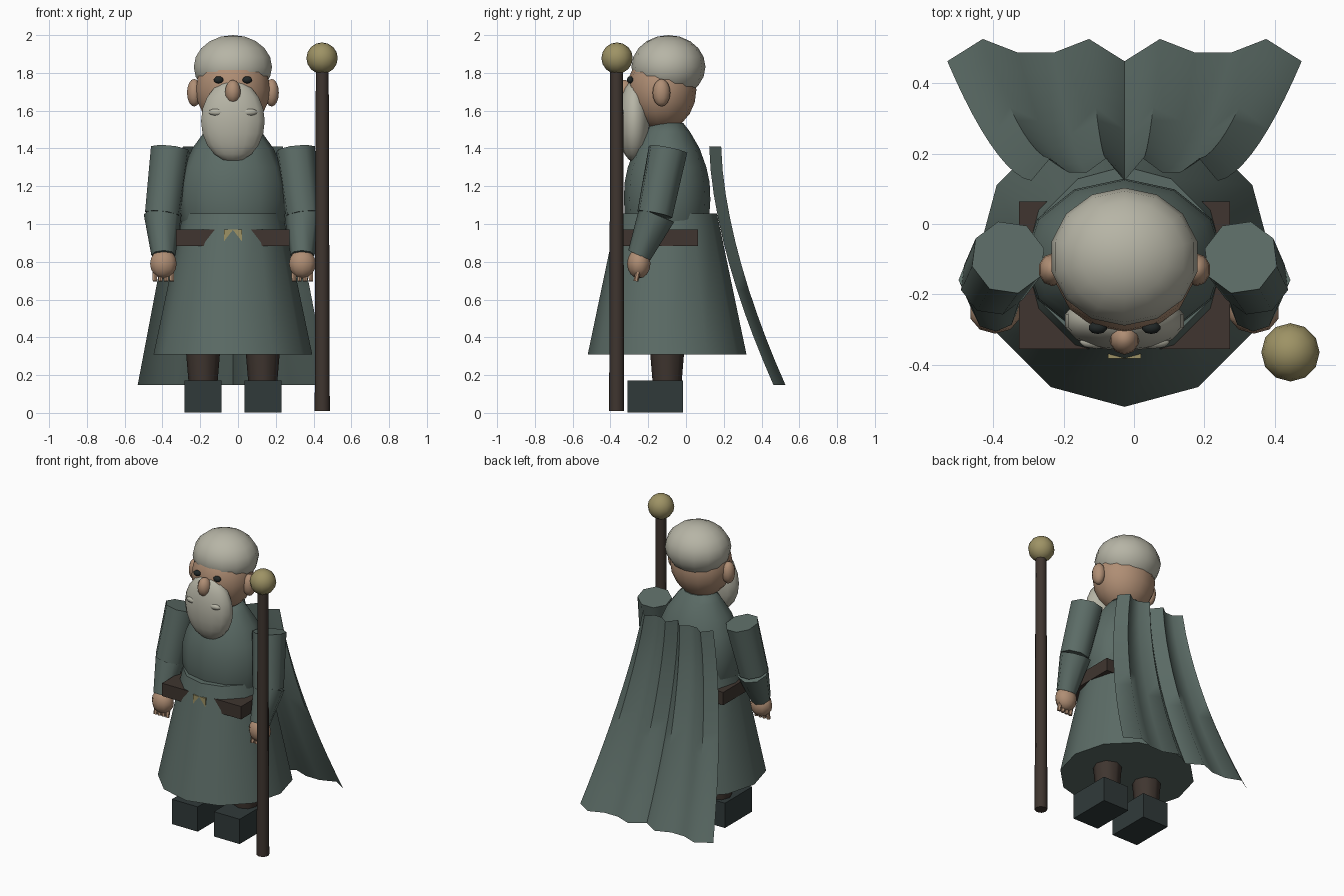
import bpy, bmesh
from math import sin, cos, pi, radians
from mathutils import Vector, Matrix

if "Cube" in bpy.data.objects:
    bpy.data.objects.remove(bpy.data.objects["Cube"])

CX = -0.027          # body centre line
CY = -0.10


def mat(name, r, g, b):
    m = bpy.data.materials.new(name)
    m.diffuse_color = (r, g, b, 1)
    m.use_nodes = True
    m.node_tree.nodes["Principled BSDF"].inputs["Base Color"].default_value = m.diffuse_color
    return m


GREEN = mat("green_cloth", .105, .148, .132)
DARK = mat("boot_leather", .03, .042, .042)
BROWN = mat("brown_leather", .05, .036, .029)
SKIN = mat("skin", .43, .27, .175)
GREY = mat("grey_hair", .47, .46, .38)
GOLD = mat("gold", .34, .29, .13)
BLACK = mat("eye_dark", .015, .02, .02)


def finish(name, bm, material, angle=50):
    bmesh.ops.recalc_face_normals(bm, faces=bm.faces)
    me = bpy.data.meshes.new(name)
    bm.to_mesh(me)
    bm.free()
    me.materials.append(material)
    ob = bpy.data.objects.new(name, me)
    bpy.context.collection.objects.link(ob)
    if angle:
        bpy.ops.object.select_all(action='DESELECT')
        ob.select_set(True)
        bpy.context.view_layer.objects.active = ob
        bpy.ops.object.shade_smooth_by_angle(angle=radians(angle))
    return ob


def box(name, centre, size, material):
    bm = bmesh.new()
    bmesh.ops.create_cube(bm, size=1, matrix=Matrix.LocRotScale(Vector(centre), None, Vector(size)))
    return finish(name, bm, material, 0)


def ball(name, centre, radii, material, seg=14, rings=10):
    bm = bmesh.new()
    bmesh.ops.create_uvsphere(bm, u_segments=seg, v_segments=rings, radius=1,
                              matrix=Matrix.LocRotScale(Vector(centre), None, Vector(radii)))
    return finish(name, bm, material)


def tube(name, a, b, ra, rb, material, seg=8):
    a, b = Vector(a), Vector(b)
    bm = bmesh.new()
    rot = (b - a).to_track_quat('Z', 'Y')
    bmesh.ops.create_cone(bm, cap_ends=True, segments=seg, radius1=ra, radius2=rb,
                          depth=(b - a).length,
                          matrix=Matrix.LocRotScale((a + b) / 2, rot, None))
    return finish(name, bm, material)


def lathe(name, profile, material, xs=1.0, seg=12):
    # closed turned shape about the body axis, one vertex pointing to the front
    bm = bmesh.new()
    rings = [[bm.verts.new((CX + xs * r * sin(2 * pi * i / seg), CY - r * cos(2 * pi * i / seg), z))
              for i in range(seg)] for r, z in profile]
    for lo, hi in zip(rings, rings[1:]):
        for i in range(seg):
            j = (i + 1) % seg
            bm.faces.new((lo[i], lo[j], hi[j], hi[i]))
    bm.faces.new(rings[0])
    bm.faces.new(rings[-1])
    return finish(name, bm, material)


# robe and torso
lathe("robe_skirt", [(.42, .31), (.264, 1.055)], GREEN)
lathe("torso", [(.19, .92), (.222, 1.02), (.229, 1.13), (.225, 1.22), (.208, 1.30),
                (.172, 1.40), (.12, 1.49), (.085, 1.535)], GREEN, xs=1.25)

# belt and buckle, partly sunk in the robe
box("belt", (CX, -.146, .928), (.60, .42, .088), BROWN)
box("buckle", (CX, -.362, .928), (.095, .04, .085), GOLD)

# head
ball("head", (CX, -.128, 1.71), (.2, .183, .215), SKIN)
ball("hair", (CX, -.093, 1.832), (.2125, .196, .168), GREY)
ball("beard", (CX, -.275, 1.545), (.173, .087, .216), GREY)
ball("nose", (CX, -.325, 1.70), (.043, .047, .063), SKIN, 10, 8)

# paired parts
for s, side in ((-1, "left"), (1, "right")):
    def p(x, y, z):
        return (CX + s * x, y, z)
    ball("eye_" + side, p(.076, -.295, 1.763), (.027, .018, .019), BLACK, 10, 6)
    ball("ear_" + side, p(.205, -.13, 1.695), (.04, .047, .073), SKIN, 10, 8)
    ball("moustache_" + side, p(.08, -.336, 1.592), (.05, .019, .02), GREY, 8, 6)
    tube("upper_arm_" + side, p(.331, -.095, 1.395), p(.372, -.165, 1.05), .107, .097, GREEN)
    tube("forearm_" + side, p(.372, -.155, 1.05), p(.368, -.247, .835), .1, .064, GREEN)
    ball("hand_" + side, p(.368, -.25, .79), (.074, .062, .078), SKIN, 10, 8)
    for k in range(4):
        x = .323 + .03 * k
        tube("finger_%s_%d" % (side, k + 1), p(x, -.25, .77), p(x, -.265, .697), .014, .013, SKIN, 6)
    tube("leg_" + side, p(.158, CY, .14), p(.158, CY, .5), .075, .105, BROWN)
    box("boot_" + side, p(.159, -.163, .086), (.196, .295, .17), DARK)

# flared, rippled cape
bm = bmesh.new()
cols, rows = 10, 10
grid = []
for r in range(rows + 1):
    t = r / rows
    half = .265 + .239 * t
    grid.append([bm.verts.new((CX + half * (2 * i / cols - 1),
                               .158 + .34 * t ** 1.65 - .035 * cos(.8 * pi * i),
                               1.41 - 1.262 * t)) for i in range(cols + 1)])
for r in range(rows):
    for i in range(cols):
        bm.faces.new((grid[r][i], grid[r + 1][i], grid[r + 1][i + 1], grid[r][i + 1]))
finish("cape", bm, GREEN, 60)

# staff with a round knob
tube("staff", (.446, -.367, .01), (.446, -.367, 1.82), .04, .034, BROWN)
ball("staff_knob", (.445, -.365, 1.878), (.083, .083, .083), GOLD, 12, 8)
